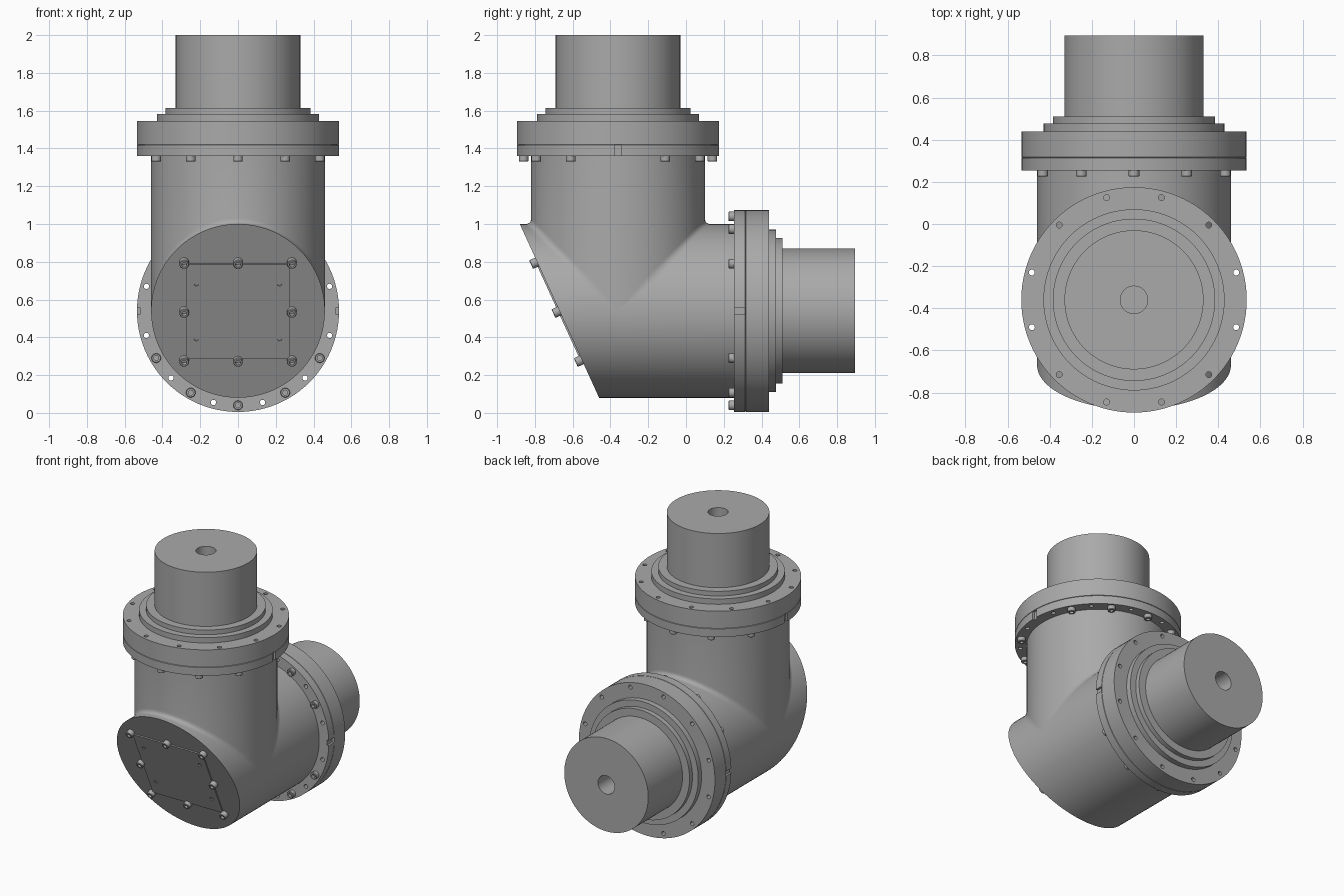
import bpy, bmesh
from math import sin, cos, pi, radians
from mathutils import Matrix, Vector

cube = bpy.data.objects.get("Cube")
if cube:
    bpy.data.objects.remove(cube)

grey = bpy.data.materials.new("machined grey")
grey.use_nodes = True
GREY = (0.4, 0.4, 0.4, 1)
grey.diffuse_color = GREY
grey.node_tree.nodes["Principled BSDF"].inputs["Base Color"].default_value = GREY

SEG = 96
R = 0.46             # housing radius
AXIS_Y = -0.36       # upright axis
AXIS_Z = 0.54        # level axis
move = Matrix.Translation


def skin(bm, rings):
    """Bridge successive closed rings of points with quads."""
    rows = [[bm.verts.new(p) for p in ring] for ring in rings]
    for a, b in zip(rows, rows[1:]):
        for i in range(len(a)):
            j = (i + 1) % len(a)
            bm.faces.new((a[i], a[j], b[j], b[i]))
    return rows


def lathe(bm, profile, matrix=Matrix(), seg=SEG):
    """Turn (radius, height) points about the local z axis."""
    skin(bm, [[matrix @ Vector((r * sin(2 * pi * i / seg), r * cos(2 * pi * i / seg), h))
               for i in range(seg)] for r, h in profile])


def rod(bm, r, low, high, matrix, seg=20):
    lathe(bm, [(0, low), (r, low), (r, high), (0, high)], matrix, seg)


def finish(name, bm, matrix=Matrix(), cutter=None):
    """Turn a bmesh into a smooth-shaded object, with optional holes."""
    bmesh.ops.remove_doubles(bm, verts=bm.verts, dist=0.00005)
    bmesh.ops.recalc_face_normals(bm, faces=bm.faces)
    mesh = bpy.data.meshes.new(name)
    bm.to_mesh(mesh)
    bm.free()
    mesh.materials.append(grey)
    ob = bpy.data.objects.new(name, mesh)
    bpy.context.collection.objects.link(ob)
    ob.matrix_world = matrix
    if cutter:
        mod = ob.modifiers.new("holes", 'BOOLEAN')
        mod.operation, mod.solver, mod.object = 'DIFFERENCE', 'EXACT', cutter
        bpy.context.view_layer.update()
        cut = bpy.data.meshes.new_from_object(
            ob.evaluated_get(bpy.context.evaluated_depsgraph_get()))
        ob.modifiers.clear()
        ob.data = cut
    bpy.ops.object.select_all(action='DESELECT')
    ob.select_set(True)
    bpy.context.view_layer.objects.active = ob
    bpy.ops.object.shade_smooth_by_angle(angle=radians(30))
    return ob


def bolt(bm, matrix, height=0.03):
    """Socket-head bolt rising along local z."""
    lathe(bm, [(0, 0.008), (0.013, 0.008), (0.013, height), (0.022, height),
               (0.025, height - 0.003), (0.025, 0), (0, 0)], matrix, 24)


# Level housing with a slanted front end
def slant_y(z):
    return -0.88 + (1 - z) * 0.42 / 0.92


angles = [2 * pi * i / SEG for i in range(SEG)]
bm = bmesh.new()
circle = [(R * sin(t), AXIS_Z + R * cos(t)) for t in angles]
front, back = skin(bm, [[(x, slant_y(z), z) for x, z in circle],
                        [(x, 0.26, z) for x, z in circle]])
bm.faces.new(front)
bm.faces.new(back)
finish("level_housing", bm)

# Upright housing, mitred into the level one with a small fillet
bm = bmesh.new()
rings = [[(R * sin(t), AXIS_Y + R * cos(t), 1.37) for t in angles]]
for k in range(6):
    u = k / 5
    ring = []
    for t in angles:
        s = abs(cos(t)) * R
        f = 0.03 * min(1, s / 0.15)
        side = 1 if cos(t) > 0 else -1
        ring.append((R * sin(t), AXIS_Y + side * (s + f * u * u),
                     AXIS_Z + s + f * (1 - u) ** 2))
    rings.append(ring)
skin(bm, rings)
finish("upright_housing", bm)

# Access cover on the slanted end
down = Vector((0, -0.42, 0.92)).normalized()
out = Vector((1, 0, 0)).cross(down)
slope = Matrix(((1, 0, 0), down, out)).transposed().to_4x4()
slope.translation = (0, slant_y(AXIS_Z), AXIS_Z)

bm = bmesh.new()
for x in (-0.22, 0.22):
    for v in (-0.16, 0.16):
        rod(bm, 0.012, 0.001, 0.05, move((x, v, 0)))
holes = finish("cover_hole_cutter", bm, slope)
bm = bmesh.new()
bmesh.ops.create_cube(bm, size=1, matrix=Matrix.Diagonal((0.55, 0.55, 0.016, 1)))
finish("access_cover", bm, slope, holes)
bpy.data.objects.remove(holes)

bm = bmesh.new()
for x in (-1, 0, 1):
    for v in (-1, 0, 1):
        if x or v:
            bolt(bm, move((0.285 * x, 0.285 * v, 0)), 0.035)
finish("cover_bolts", bm, slope)


# Flanged output shafts, built along local z from the housing rim
def output(name, matrix):
    # Through holes and the two rim notches
    bm = bmesh.new()
    for k in range(12):
        a = radians(15 + 30 * k)
        rod(bm, 0.014, -0.1, 0.22, move((0.502 * cos(a), 0.502 * sin(a), 0)))
    for side in (-1, 1):
        bmesh.ops.create_cube(bm, size=1, matrix=move((side * 0.545, 0, 0.008))
                              @ Matrix.Diagonal((0.05, 0.036, 0.1, 1)))
    cutter = finish("hole_cutter", bm, matrix)

    bm = bmesh.new()
    lathe(bm, [(0, 0), (0.535, 0), (0.535, 0.058), (0.531, 0.06), (0, 0.06)])
    finish(name + "_mounting_ring", bm, matrix, cutter)

    bm = bmesh.new()
    lathe(bm, [(0, 0.06), (0.531, 0.06), (0.535, 0.062), (0.535, 0.184), (0.43, 0.184),
               (0.43, 0.222), (0.385, 0.222), (0.385, 0.255), (0, 0.255)])
    finish(name + "_stepped_flange", bm, matrix, cutter)
    bpy.data.objects.remove(cutter)

    # Shaft with a blind centre bore
    bm = bmesh.new()
    lathe(bm, [(0, 0.35), (0.065, 0.35), (0.065, 0.64), (0.33, 0.64), (0.33, 0.24), (0, 0.24)])
    finish(name + "_shaft", bm, matrix)

    # Bolts under the rim, none at the notches
    bm = bmesh.new()
    flip = Matrix.Rotation(pi, 4, 'X')
    for k in range(12):
        if k % 6 != 0:
            a = radians(30 * k)
            bolt(bm, move((0.5 * cos(a), 0.5 * sin(a), 0)) @ flip)
    finish(name + "_bolts", bm, matrix)


output("upper", move((0, AXIS_Y, 1.36)))
output("rear", move((0, 0.255, AXIS_Z)) @ Matrix.Rotation(-pi / 2, 4, 'X'))
